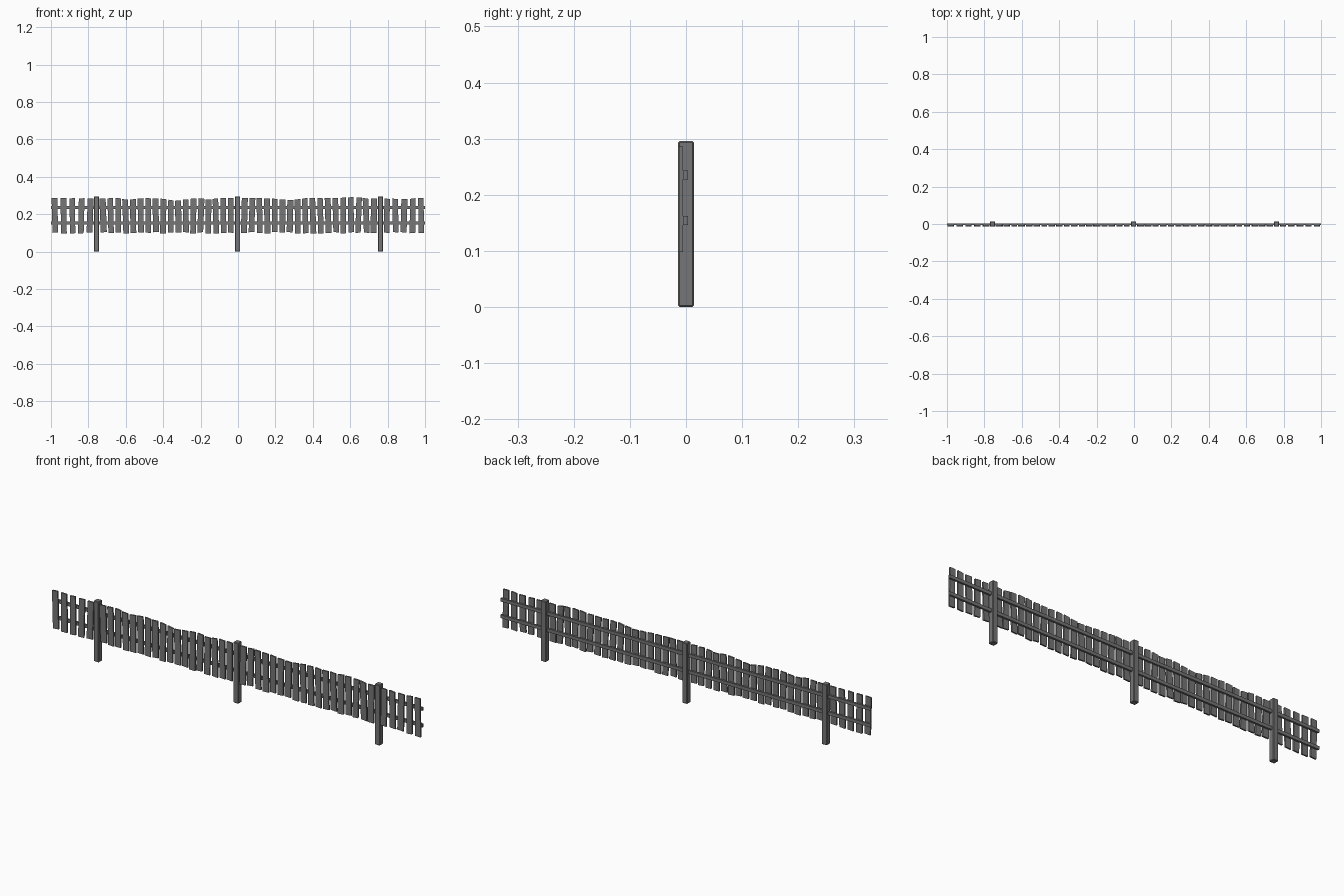
import bpy, bmesh, math, random
from mathutils import Matrix, Vector

if "Cube" in bpy.data.objects:
    bpy.data.objects.remove(bpy.data.objects["Cube"])

random.seed(7)

wood = bpy.data.materials.new("weathered grey")
wood.diffuse_color = (0.18, 0.18, 0.18, 1)
wood.use_nodes = True
wood.node_tree.nodes["Principled BSDF"].inputs["Base Color"].default_value = wood.diffuse_color


def finish(name, bm):
    bmesh.ops.recalc_face_normals(bm, faces=bm.faces)
    me = bpy.data.meshes.new(name)
    bm.to_mesh(me)
    bm.free()
    me.materials.append(wood)
    ob = bpy.data.objects.new(name, me)
    bpy.context.collection.objects.link(ob)
    return ob


def box(name, x0, x1, y0, y1, z0, z1):
    bm = bmesh.new()
    bmesh.ops.create_cube(bm, size=1)
    for v in bm.verts:
        v.co = Vector((x1 if v.co.x > 0 else x0,
                       y1 if v.co.y > 0 else y0,
                       z1 if v.co.z > 0 else z0))
    return finish(name, bm)


def bevel(ob, width):
    m = ob.modifiers.new("worn edges", 'BEVEL')
    m.width = width
    m.segments = 1


# Square posts with chamfered edges
POSTS = (-0.757, -0.002, 0.762)
for x in POSTS:
    bevel(box("post", x - 0.014, x + 0.014, -0.014, 0.014, 0, 0.296), 0.0025)

# Two long rails behind the pickets
for name, z in (("lower_rail", 0.154), ("upper_rail", 0.235)):
    box(name, -1, 1, -0.005, 0.004, z - 0.008, z + 0.008)

# Wavy height line followed by the picket tops
TOPS = [(-1, .287), (-.7, .284), (-.65, .289), (-.59, .277), (-.5, .287),
        (-.41, .284), (-.33, .271), (-.25, .283), (-.2, .288), (-.165, .276),
        (-.1, .287), (.1, .287), (.2, .283), (.28, .275), (.37, .287),
        (.5, .286), (.61, .292), (.7, .284), (.8, .283), (.88, .282), (1, .287)]


def top_at(x):
    for (a, za), (b, zb) in zip(TOPS, TOPS[1:]):
        if x <= b:
            return za + (zb - za) * (x - a) / (b - a)
    return TOPS[-1][1]


def picket(x):
    w = random.uniform(0.0145, 0.0165)
    lean = random.uniform(-0.0035, 0.0035)
    bottom = 0.101 + random.uniform(-0.004, 0.004)
    # tops slope along the wave, with a little irregularity
    slope = random.uniform(-0.0015, 0.0015)
    profile = [(x - w - lean, bottom + slope),
               (x + w - lean, bottom - slope),
               (x + w + lean, top_at(min(x + w, 1)) - slope),
               (x - w + lean, top_at(max(x - w, -1)) + slope)]
    bm = bmesh.new()
    face = bm.faces.new([bm.verts.new((px, -0.0125, pz)) for px, pz in profile])
    ext = bmesh.ops.extrude_face_region(bm, geom=[face])
    for v in ext["geom"]:
        if isinstance(v, bmesh.types.BMVert):
            v.co.y = -0.005
    finish("picket", bm)


# Pickets fill the bays between the posts and the two end bays
def bay(first, last, count):
    for i in range(count):
        picket(first + (last - first) * i / (count - 1))


PITCH = 0.0415
bay(-0.979, POSTS[0] - 0.034, 5 + 0)
bay(POSTS[0] + 0.036, POSTS[1] - 0.036, 18)
bay(POSTS[1] + 0.036, POSTS[2] - 0.036, 18)
bay(POSTS[2] + 0.034, 0.979, 5)
